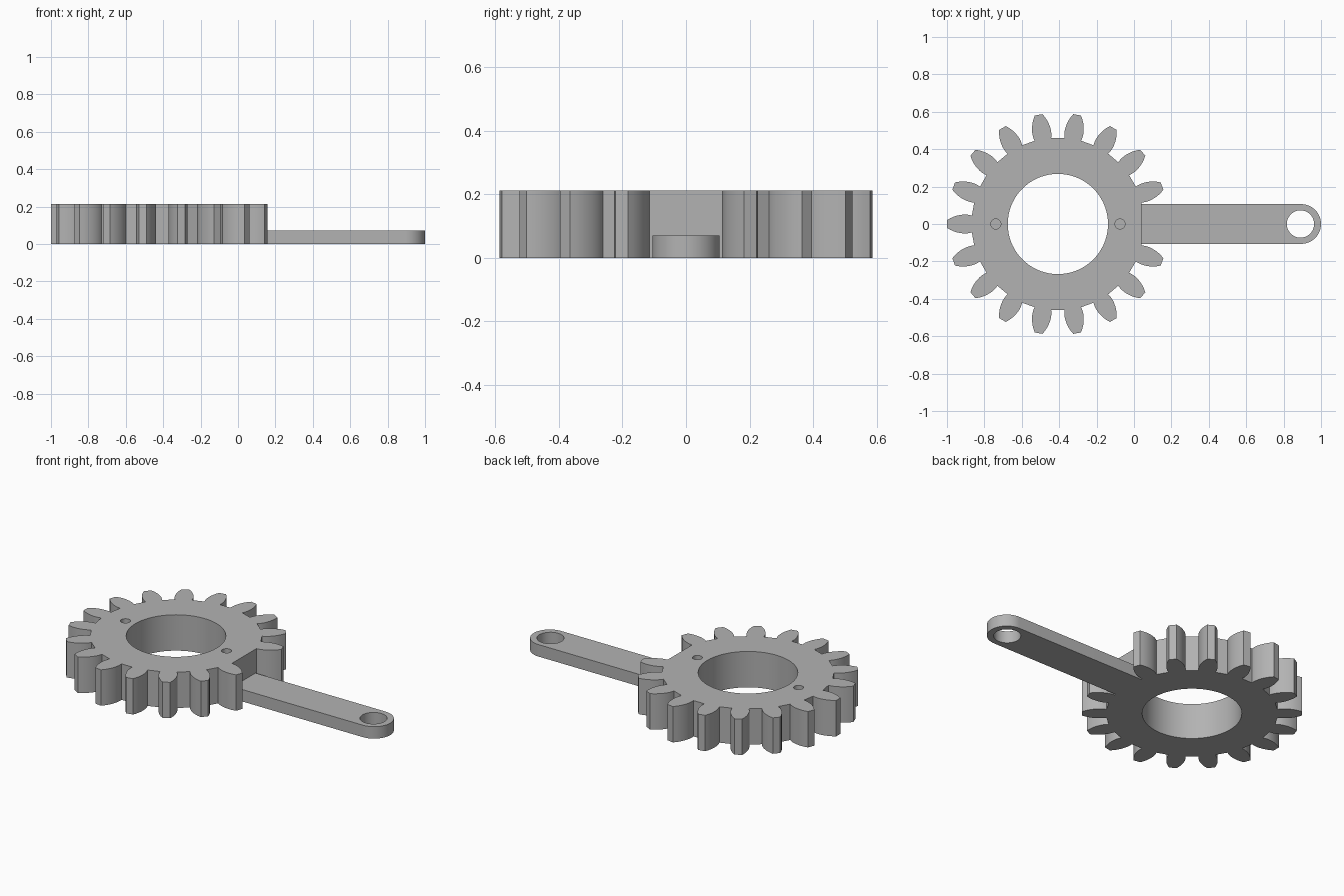
import bpy, bmesh, math

if "Cube" in bpy.data.objects:
    bpy.data.objects.remove(bpy.data.objects["Cube"])

GREY = bpy.data.materials.new("plain grey")
GREY.diffuse_color = (0.45, 0.45, 0.45, 1)
GREY.use_nodes = True
GREY.node_tree.nodes["Principled BSDF"].inputs["Base Color"].default_value = GREY.diffuse_color

CX = -0.407                      # gear centre
GEAR_H, ARM_H = 0.213, 0.071
TEETH = 18
# tooth flank: (radius, half width) from root to tip
FLANK = [(0.462, 0.045), (0.476, 0.0485), (0.49, 0.0502), (0.505, 0.0505),
         (0.52, 0.049), (0.538, 0.0455), (0.556, 0.040), (0.575, 0.0315),
         (0.593, 0.0207)]


def prism(name, pts, z0, z1):
    """Extrude a closed outline from z0 to z1."""
    bm = bmesh.new()
    face = bm.faces.new([bm.verts.new((x, y, z0)) for x, y in pts])
    ext = bmesh.ops.extrude_face_region(bm, geom=[face], use_keep_orig=True)
    verts = [g for g in ext["geom"] if isinstance(g, bmesh.types.BMVert)]
    bmesh.ops.translate(bm, verts=verts, vec=(0, 0, z1 - z0))
    bmesh.ops.recalc_face_normals(bm, faces=bm.faces)
    me = bpy.data.meshes.new(name)
    bm.to_mesh(me)
    bm.free()
    me.materials.append(GREY)
    ob = bpy.data.objects.new(name, me)
    bpy.context.collection.objects.link(ob)
    return ob


def arc(cx, r, a0, a1, n):
    return [(cx + r * math.cos(a0 + (a1 - a0) * i / n),
             r * math.sin(a0 + (a1 - a0) * i / n)) for i in range(n + 1)]


def drill(ob, x, r, z0, z1, n):
    """Cut a round vertical hole, then drop the cutter."""
    cutter = prism("hole_cutter", arc(x, r, 0, 2 * math.pi, n)[:-1], z0, z1)
    cutter.hide_render = True
    mod = ob.modifiers.new("hole", "BOOLEAN")
    mod.operation, mod.solver, mod.object = "DIFFERENCE", "EXACT", cutter
    bpy.context.view_layer.objects.active = ob
    bpy.ops.object.modifier_apply(modifier=mod.name)
    bpy.data.objects.remove(cutter)


def smooth(ob):
    bpy.ops.object.select_all(action="DESELECT")
    ob.select_set(True)
    bpy.context.view_layer.objects.active = ob
    bpy.ops.object.shade_smooth_by_angle(angle=math.radians(25))


# Gear ring: one tooth left out where the arm joins
outline = []
side = [(r, -w) for r, w in FLANK] + [(r, w) for r, w in reversed(FLANK)]
for k in range(1, TEETH):
    a = 2 * math.pi * k / TEETH
    for r, w in side:
        t = a + math.asin(w / r)
        outline.append((CX + r * math.cos(t), r * math.sin(t)))
gear = prism("gear", outline, 0, GEAR_H)
drill(gear, CX, 0.268, -0.1, 0.4, 72)            # centre bore
for s in (-1, 1):                                # blind screw holes
    drill(gear, CX + s * 0.332, 0.027, ARM_H, 0.4, 32)
smooth(gear)

# Lever arm with rounded, pierced end
root_x = outline[0][0]
arm = prism("lever_arm",
            [(root_x, -0.106)] + arc(0.894, 0.106, -math.pi / 2, math.pi / 2, 32)
            + [(root_x, 0.106)], 0, ARM_H)
drill(arm, 0.89, 0.073, -0.1, 0.4, 48)
smooth(arm)
